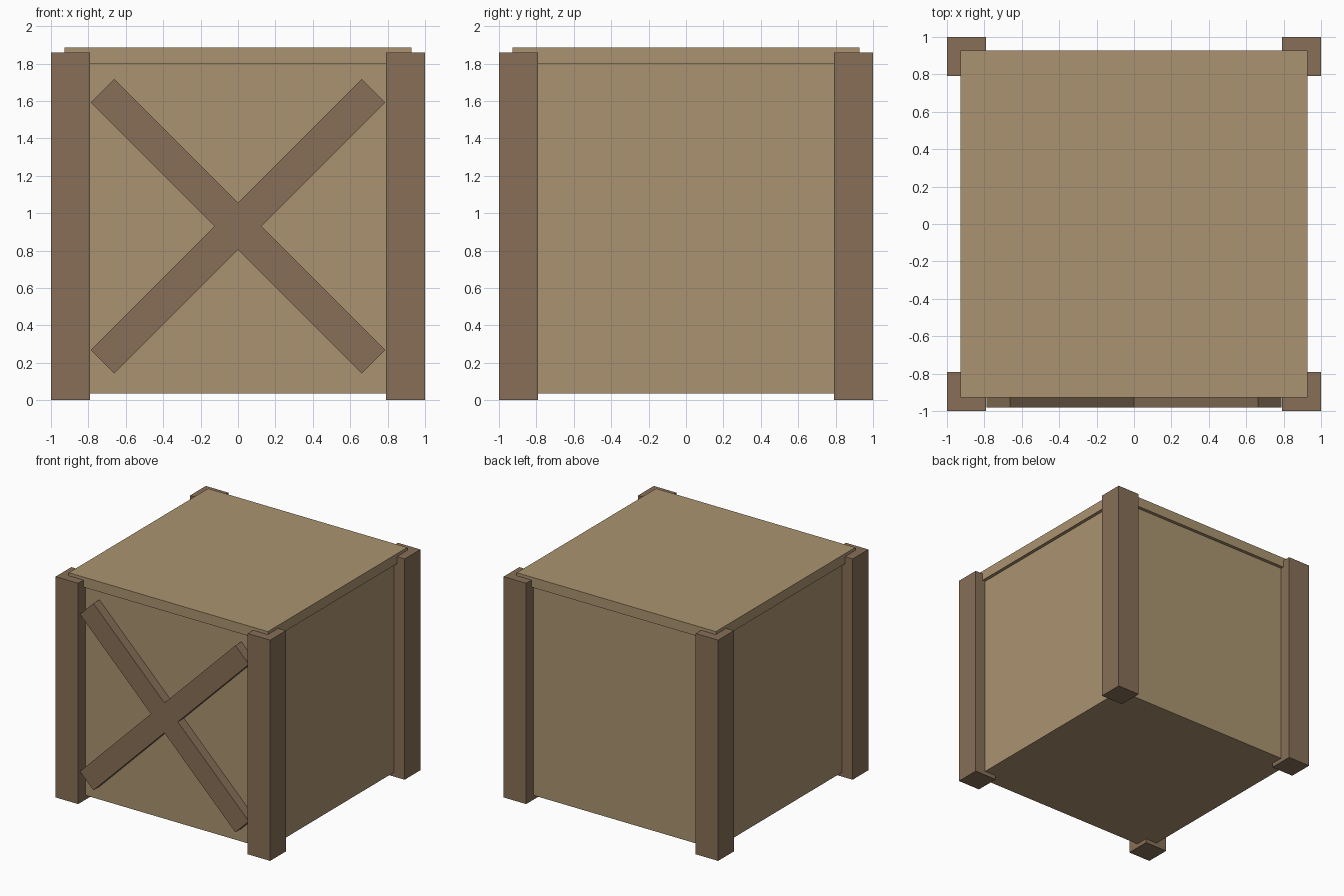
import bpy, bmesh, math
from mathutils import Matrix

if "Cube" in bpy.data.objects:
    bpy.data.objects.remove(bpy.data.objects["Cube"])


def material(name, rgb):
    m = bpy.data.materials.new(name)
    m.diffuse_color = (*rgb, 1.0)
    m.use_nodes = True
    m.node_tree.nodes["Principled BSDF"].inputs["Base Color"].default_value = m.diffuse_color
    return m


panel_wood = material("light panel wood", (0.407, 0.296, 0.165))
frame_wood = material("dark frame wood", (0.242, 0.159, 0.095))


def add_object(name, bm, mat):
    bmesh.ops.recalc_face_normals(bm, faces=bm.faces)
    mesh = bpy.data.meshes.new(name)
    bm.to_mesh(mesh)
    bm.free()
    mesh.materials.append(mat)
    obj = bpy.data.objects.new(name, mesh)
    bpy.context.collection.objects.link(obj)
    return obj


def box(name, lo, hi, mat):
    size = [b - a for a, b in zip(lo, hi)]
    mid = [(a + b) / 2 for a, b in zip(lo, hi)]
    bm = bmesh.new()
    bmesh.ops.create_cube(bm, size=1.0,
                          matrix=Matrix.Translation(mid) @ Matrix.Diagonal((*size, 1)))
    return add_object(name, bm, mat)


# Crate body and overhanging lid
box("crate_body", (-0.90, -0.90, 0.035), (0.90, 0.90, 1.80), panel_wood)
box("lid", (-0.928, -0.928, 1.80), (0.928, 0.928, 1.885), panel_wood)

# Four corner posts
for side, sx in (("left", -1), ("right", 1)):
    for end, sy in (("front", -1), ("back", 1)):
        xs = sorted((sx * 0.79, sx))
        ys = sorted((sy * 0.79, sy))
        box(f"{end}_{side}_post", (xs[0], ys[0], 0), (xs[1], ys[1], 1.86), frame_wood)

# Diagonal cross brace on the front: a plus outline turned 45 degrees, extruded
half_len, half_wid, centre_z = 1.025, 0.089, 0.93
arm = [(half_wid, -half_wid), (half_len, -half_wid), (half_len, half_wid)]
bm = bmesh.new()
verts = []
for i in range(4):
    a = math.radians(45 + 90 * i)
    for u, v in arm:
        verts.append(bm.verts.new((u * math.cos(a) - v * math.sin(a), -0.98,
                                   u * math.sin(a) + v * math.cos(a) + centre_z)))
face = bm.faces.new(verts)
ext = bmesh.ops.extrude_face_region(bm, geom=[face], use_keep_orig=True)
moved = [g for g in ext["geom"] if isinstance(g, bmesh.types.BMVert)]
bmesh.ops.translate(bm, verts=moved, vec=(0, 0.08, 0))
add_object("front_cross_brace", bm, frame_wood)
